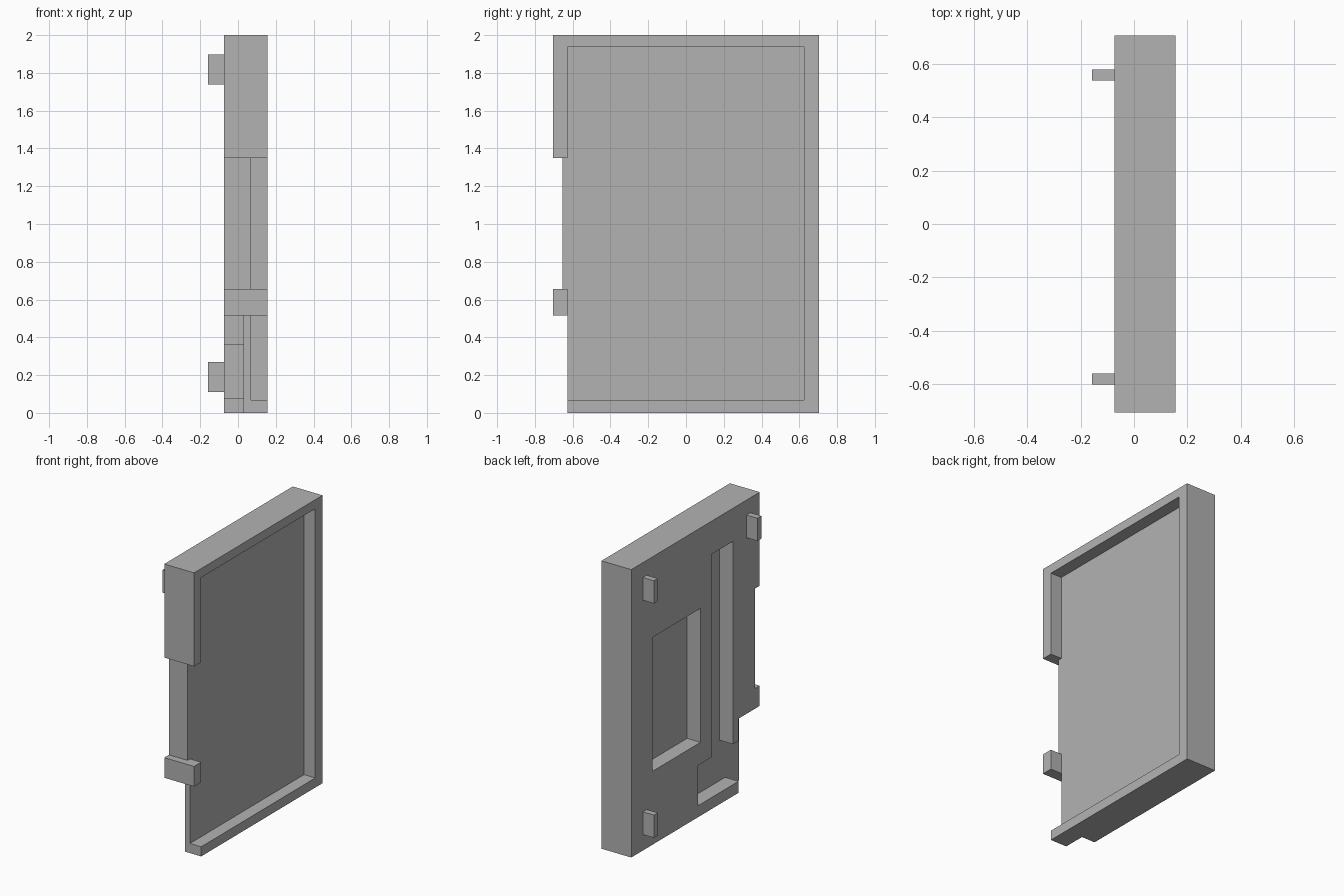
import bpy
import bmesh

cube = bpy.data.objects.get("Cube")
if cube:
    bpy.data.objects.remove(cube, do_unlink=True)

grey = bpy.data.materials.new("plain grey")
grey.use_nodes = True
COLOUR = (0.448, 0.448, 0.448, 1)
grey.diffuse_color = COLOUR
grey.node_tree.nodes["Principled BSDF"].inputs["Base Color"].default_value = COLOUR


def prism(name, x0, x1, outline):
    """Extrude a (y, z) outline from x0 to x1."""
    bm = bmesh.new()
    face = bm.faces.new([bm.verts.new((x0, y, z)) for y, z in outline])
    ext = bmesh.ops.extrude_face_region(bm, geom=[face])
    moved = [v for v in ext["geom"] if isinstance(v, bmesh.types.BMVert)]
    bmesh.ops.translate(bm, verts=moved, vec=(x1 - x0, 0, 0))
    bmesh.ops.recalc_face_normals(bm, faces=bm.faces)
    mesh = bpy.data.meshes.new(name)
    bm.to_mesh(mesh)
    bm.free()
    mesh.materials.append(grey)
    ob = bpy.data.objects.new(name, mesh)
    bpy.context.collection.objects.link(ob)
    return ob


def rect(y0, y1, z0, z1):
    return [(y0, z0), (y1, z0), (y1, z1), (y0, z1)]


def carve(target, name, x0, x1, outline):
    """Cut a prism out of the target and discard the cutter."""
    cutter = prism(name, x0, x1, outline)
    mod = target.modifiers.new(name, "BOOLEAN")
    mod.operation = "DIFFERENCE"
    mod.solver = "EXACT"
    mod.object = cutter
    bpy.context.view_layer.objects.active = target
    bpy.ops.object.modifier_apply(modifier=name)
    bpy.data.objects.remove(cutter, do_unlink=True)


BACK, POCKET, FLOOR, RIM = -0.073, 0.03, 0.07, 0.156
EDGE, INNER, OUT = 0.705, -0.627, -1
CLIP_LOW, CLIP_HIGH, CORNER = 0.515, 0.655, 1.35

# Body with the notched front edge
body = prism("panel_body", BACK, RIM, [
    (-EDGE, 2), (EDGE, 2), (EDGE, 0), (INNER, 0),
    (INNER, CLIP_LOW), (-EDGE, CLIP_LOW), (-EDGE, CLIP_HIGH),
    (-0.655, CLIP_HIGH), (-0.655, CORNER), (-EDGE, CORNER)])

# Shallow tray, open through the gaps in the front rim
carve(body, "tray_cutter", FLOOR, 1, [
    (INNER, 1.937), (0.625, 1.937), (0.625, 0.067), (OUT, 0.067),
    (OUT, CLIP_LOW), (INNER, CLIP_LOW), (INNER, CLIP_HIGH),
    (OUT, CLIP_HIGH), (OUT, CORNER), (INNER, CORNER)])

# Pockets in the mounting face: window, long slot with wide foot, corner step
carve(body, "window_cutter", OUT, POCKET, rect(-0.055, 0.474, 0.51, 1.44))
carve(body, "corner_cutter", OUT, POCKET, rect(OUT, -0.473, OUT, CLIP_LOW))
carve(body, "slot_cutter", OUT, POCKET, [
    (-0.413, 1.77), (-0.176, 1.77), (-0.176, 0.36), (-0.027, 0.36),
    (-0.027, 0.08), (-0.55, 0.08), (-0.55, 0.36), (-0.413, 0.36)])

# Three mounting pegs
for name, y, z in (("peg_top_rear", 0.557, 1.818),
                   ("peg_bottom_rear", 0.557, 0.19),
                   ("peg_top_front", -0.58, 1.818)):
    prism(name, -0.158, BACK, rect(y - 0.021, y + 0.021, z - 0.079, z + 0.079))
